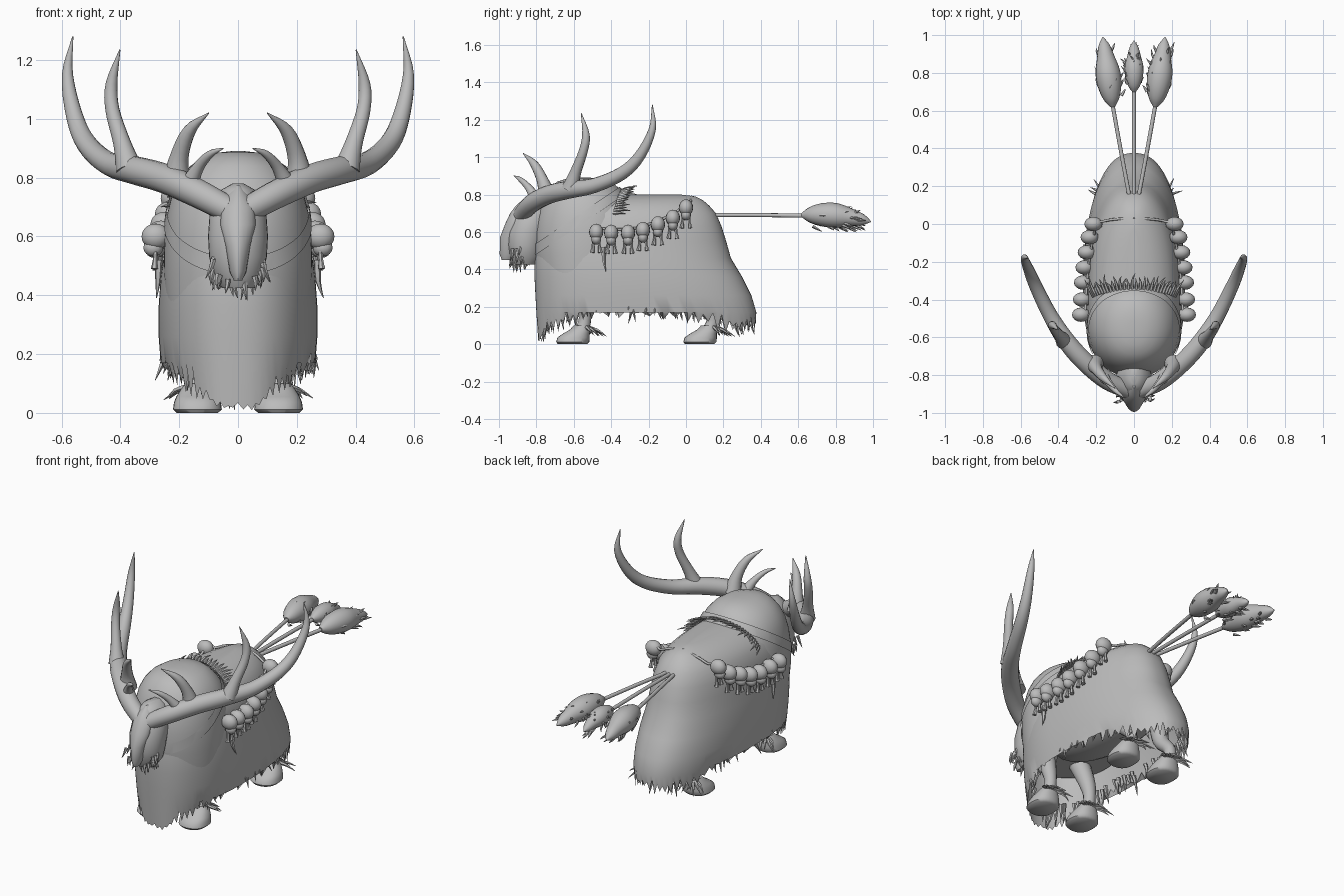
import bpy, bmesh, math, random
from math import sin, cos, pi
from mathutils import Vector as V, Matrix

random.seed(4)
U = random.uniform
if "Cube" in bpy.data.objects:
    bpy.data.objects.remove(bpy.data.objects["Cube"])

grey = bpy.data.materials.new("warm_grey")
grey.use_nodes = True
grey.diffuse_color = (0.5, 0.5, 0.5, 1)
grey.node_tree.nodes["Principled BSDF"].inputs["Base Color"].default_value = (0.5, 0.5, 0.5, 1)


def finish(bm, name, angle=50):
    me = bpy.data.meshes.new(name)
    bm.to_mesh(me)
    bm.free()
    ob = bpy.data.objects.new(name, me)
    bpy.context.collection.objects.link(ob)
    me.materials.append(grey)
    bpy.ops.object.select_all(action='DESELECT')
    ob.select_set(True)
    bpy.context.view_layer.objects.active = ob
    bpy.ops.object.shade_smooth_by_angle(angle=math.radians(angle))
    return ob


def bridge(bm, rings):
    n = len(rings[0])
    for a, b in zip(rings, rings[1:]):
        for i in range(n):
            j = (i + 1) % n
            bm.faces.new((a[i], a[j], b[j], b[i]))


def spline(pts, t):
    """Smooth interpolation through a list of vectors, t in 0..1."""
    f = t * (len(pts) - 1)
    i = min(int(f), len(pts) - 2)
    u = f - i
    p1, p2 = pts[i], pts[i + 1]
    p0 = pts[i - 1] if i else p1 * 2 - p2
    p3 = pts[i + 2] if i + 2 < len(pts) else p2 * 2 - p1
    return (p1 * 2 + (p2 - p0) * u + (p0 * 2 - p1 * 5 + p2 * 4 - p3) * u * u
            + (p1 * 3 - p0 - p2 * 3 + p3) * u ** 3) / 2


def tube(bm, pts, radii, sides=12, steps=4):
    """Sweep a round section with changing radius along a smooth path."""
    path = [V((*p, r)) for p, r in zip(pts, radii)]
    n = (len(pts) - 1) * steps
    pos = [spline(path, i / n) for i in range(n + 1)]
    rings, up = [], V((0.3, 0.2, 1))
    for i, p in enumerate(pos):
        d = (pos[min(i + 1, n)].xyz - pos[max(i - 1, 0)].xyz).normalized()
        side = d.cross(up)
        if side.length < 0.05:
            side = d.cross(V((1, 0, 0)))
        side.normalize()
        up = side.cross(d)
        r = max(p.w, 0.001)
        rings.append([bm.verts.new(p.xyz + (side * cos(a) + up * sin(a)) * r)
                      for a in (2 * pi * k / sides for k in range(sides))])
    bridge(bm, rings)
    bm.faces.new(rings[0][::-1])
    bm.faces.new(rings[-1])


def lock(bm, base, direction, length, width=0.012, droop=0.2):
    """One curved tapering lock of hair."""
    b, d = V(base), V(direction).normalized()
    mid = b + d * length * 0.55
    tip = b + d * length + V((U(-.2, .2), U(-.2, .2), -droop)) * length
    tube(bm, (b, mid, tip), (width, width * 0.7, 0.001), 5, 2)


def ball(bm, centre, radii, seg=20):
    m = Matrix.Translation(centre) @ Matrix.Diagonal((*radii, 1))
    bmesh.ops.create_uvsphere(bm, u_segments=seg, v_segments=seg // 2 + 2, radius=1, matrix=m)


def loft(bm, levels, split, n=40, hem=None, power=2.3, x0=0):
    """Horizontal rings given as (z, front y, back y, half width)."""
    rings = []
    for k, (z, yf, yb, hw) in enumerate(levels):
        yc, ring = yf + (yb - yf) * split, []
        for i in range(n):
            a = 2 * pi * i / n
            c, s = cos(a), sin(a)
            x = math.copysign(abs(s) ** (2 / power), s) * hw
            y = yc + math.copysign(abs(c) ** (2 / power), c) * (yb - yc if c > 0 else yc - yf)
            ring.append(bm.verts.new((x0 + x, y, hem(y, i) if hem and k == 0 else z)))
        rings.append(ring)
    bridge(bm, rings)
    if not hem:
        bm.faces.new(rings[0][::-1])
    bm.faces.new(rings[-1])


# Shaggy coat, open below with a ragged hem
HEM = [(-.9, .02), (-.785, .02), (-.76, .06), (-.7, .11), (-.6, .14), (-.44, .2), (-.3, .17),
       (0, .16), (.12, .13), (.3, .09), (.4, .11)]


def hem_height(y, i):
    for (a, za), (b, zb) in zip(HEM, HEM[1:]):
        if y <= b:
            z = za + (zb - za) * (y - a) / (b - a)
            break
    return z + (-U(0, .05) if i % 2 else U(.01, .05)) * (0.3 if y < -.76 else 1)


bm = bmesh.new()
loft(bm, [(.1, -.79, .372, .25), (.17, -.8, .376, .263), (.26, -.805, .35, .27), (.36, -.81, .3, .27),
          (.46, -.81, .24, .263), (.55, -.8, .215, .25), (.63, -.79, .19, .24), (.7, -.78, .16, .218),
          (.74, -.74, .125, .185), (.77, -.7, .09, .145), (.79, -.64, .05, .095), (.8, -.5, -.03, .035)],
     .4, 128, hem_height)
finish(bm, "coat", 70)

# Belly inside the coat
bm = bmesh.new()
ball(bm, (0, -.2, .42), (.19, .44, .15), 28)
finish(bm, "belly")

# Loose locks around the hem
bm = bmesh.new()
for i in range(80):
    a = U(0, 2 * pi)
    y = -.33 + cos(a) * (.67 if cos(a) > 0 else .42)
    lock(bm, (sin(a) * .245, y, hem_height(y, 0) + .03), (sin(a) * .3, cos(a) * .2, -1), U(.05, .09))
finish(bm, "hem_locks")

# Broad shoulder mantle with ragged rear edge
MANTLE = [(.36, -.79, -.27, .245), (.48, -.81, -.25, .252), (.6, -.812, -.255, .25), (.68, -.8, -.27, .24),
          (.75, -.78, -.3, .222), (.8, -.755, -.33, .197), (.84, -.725, -.365, .162),
          (.868, -.69, -.4, .12), (.885, -.64, -.46, .07), (.89, -.59, -.51, .025)]
bm = bmesh.new()
loft(bm, MANTLE, .5, 64, power=2.1)
finish(bm, "mantle", 70)
bm = bmesh.new()
for i in range(30):
    a = math.radians(-75 + i * 5.2)
    p = (sin(a) * .22, -.4 + cos(a) * .05, .66 + cos(a) * .16)
    lock(bm, p, (sin(a) * .6, 1, cos(a) * .4), U(.06, .11), .01, .1)
finish(bm, "mantle_locks")

# Slanted chest strap, cut as a slab from a slightly larger mantle
bm = bmesh.new()
loft(bm, [(z + .006, yf - .006, yb + .006, hw + .006) for z, yf, yb, hw in MANTLE], .5, 64, power=2.1)
normal = V((0, -.56, .83))
for offset, sign in ((-.025, -1), (.025, 1)):
    bmesh.ops.bisect_plane(bm, geom=bm.verts[:] + bm.edges[:] + bm.faces[:],
                           plane_co=V((0, -.8, .51)) + normal * offset,
                           plane_no=normal * sign, clear_outer=True)
finish(bm, "chest_strap")

# Head: mane behind, bony mask in front
bm = bmesh.new()
loft(bm, [(.425, -.92, -.8, .055), (.47, -.945, -.77, .085), (.53, -.955, -.76, .098), (.6, -.955, -.74, .102),
          (.7, -.92, -.72, .095), (.76, -.88, -.72, .055), (.78, -.85, -.74, .02)], .5, 32, power=2)
finish(bm, "head_mane")
bm = bmesh.new()
loft(bm, [(.45, -.985, -.93, .014), (.48, -.996, -.91, .028), (.57, -.995, -.9, .042), (.64, -.968, -.88, .06),
          (.7, -.94, -.86, .056), (.74, -.91, -.84, .035), (.775, -.87, -.82, .008)], .5, 20, power=1.7)
finish(bm, "skull_mask", 35)
bm = bmesh.new()
for i in range(34):
    a = U(-1.9, 1.9)
    lock(bm, (sin(a) * .085, U(-.94, -.82), .51 - cos(a) * .06), (sin(a) * .3, -.15, -1), U(.03, .06), .01)
finish(bm, "beard_locks")

# Antlers: a sweeping beam and three tines on each side
ANTLER = [
    ([(.03, -.88, .69), (.14, -.83, .748), (.25, -.74, .797), (.35, -.63, .825), (.44, -.49, .848),
      (.515, -.34, .915), (.556, -.245, 1.01), (.58, -.18, 1.15), (.562, -.18, 1.28)],
     [.045, .049, .05, .048, .04, .035, .029, .019, .002]),
    ([(.37, -.62, .83), (.395, -.59, .92), (.427, -.55, 1.03), (.43, -.535, 1.12), (.402, -.56, 1.235)],
     [.045, .03, .024, .02, .002]),
    ([(.21, -.74, .78), (.2, -.765, .87), (.165, -.81, .96), (.1, -.87, 1.02)], [.05, .032, .022, .002]),
    ([(.17, -.8, .77), (.135, -.84, .835), (.095, -.885, .88), (.05, -.92, .9)], [.034, .02, .013, .002]),
]
for s, label in ((1, "left"), (-1, "right")):
    bm = bmesh.new()
    for pts, radii in ANTLER:
        tube(bm, [(x * s, y, z) for x, y, z in pts], radii, 14)
    finish(bm, label + "_antler")

# Hanging row of little skulls with bones, tied to a cord
BEADS = [(.215, 0, .72), (.235, -.07, .665), (.25, -.15, .63), (.262, -.23, .6),
         (.27, -.31, .585), (.275, -.4, .585), (.28, -.48, .59)]
for s, label in ((1, "left"), (-1, "right")):
    bm = bmesh.new()
    for x, y, z in BEADS:
        ball(bm, (x * s, y, z + .01), (.048, .038, .044), 16)
        ball(bm, ((x + .008) * s, y, z - .028), (.034, .027, .03), 12)
        for d in (-1, 1):
            yb = y + d * .014
            tube(bm, ((x * s, yb, z - .03), ((x + .002) * s, yb + d * .004, z - .07),
                      ((x + .004) * s, yb + d * .008, z - .1)), (.008, .008, .013), 6, 2)
    finish(bm, label + "_skull_charms")
    bm = bmesh.new()
    cord = [(0, .03, .788), (.1, .025, .765), (.16, .015, .74)] + [(x - .02, y, z + .03) for x, y, z in BEADS]
    tube(bm, [(x * s, y, z) for x, y, z in cord], [.007] * len(cord), 8)
    lock(bm, (.27 * s, -.44, .52), (.03 * s, 0, -1), .13, .014, 0)
    finish(bm, label + "_charm_cord")

# Three tails: thin stalks with tufted ends
for k, label in ((-1, "right"), (0, "middle"), (1, "left")):
    bm = bmesh.new()
    start = V((k * .025, .15, .69))
    base = V((k * .113, .62 if k else .7, .69))
    tip = V((k * .165, .99 if k else .97, .655))
    tube(bm, (start, base.lerp(start, .5), base + (tip - base) * .1), (.011, .011, .011), 8)
    finish(bm, label + "_tail_stalk")
    bm = bmesh.new()
    w = .066 if k else .05
    stops = (0, .12, .3, .5, .72, .88, 1)
    tube(bm, [base.lerp(tip, t) + V((0, 0, .015 * sin(t * pi))) for t in stops],
         [w * f for f in (.2, .65, .95, 1, .7, .45, .03)], 14)
    for i in range(24):
        t, a = U(.15, .82), U(0, 2 * pi)
        out = V((cos(a), 0, sin(a)))
        lock(bm, base.lerp(tip, t) + out * w * (.95 - t * .5), out * .6 + V((0, 1, 0)), U(.035, .055), .009, .05)
    finish(bm, label + "_tail_tuft")

# Legs, flat-soled hooves and fetlock hair
for y0, end in ((-.6, "front"), (.08, "hind")):
    for s, label in ((1, "left"), (-1, "right")):
        bm = bmesh.new()
        x = .138 * s
        knee = .01 if end == "front" else -.05
        tube(bm, ((x * .9, y0 - .02, .4), (x, y0 + .03 + knee, .24), (x, y0 + .06, .14), (x, y0 + .04, .06)),
             (.06, .045, .033, .04), 14)
        finish(bm, f"{end}_{label}_leg")
        bm = bmesh.new()
        loft(bm, [(0, y0 - .085, y0 + .07, .07), (.012, y0 - .094, y0 + .083, .083),
                  (.035, y0 - .088, y0 + .085, .08), (.055, y0 - .06, y0 + .085, .072),
                  (.078, y0 - .02, y0 + .085, .058), (.1, y0 + .0, y0 + .08, .042)], .5, 28, x0=x)
        finish(bm, f"{end}_{label}_hoof")
        bm = bmesh.new()
        for i in range(9):
            a = -1.2 + i * .3
            lock(bm, (x + sin(a) * .035, y0 + .06 + cos(a) * .02, .09), (sin(a), cos(a), -.3), U(.06, .1), .011)
        finish(bm, f"{end}_{label}_fetlock")
